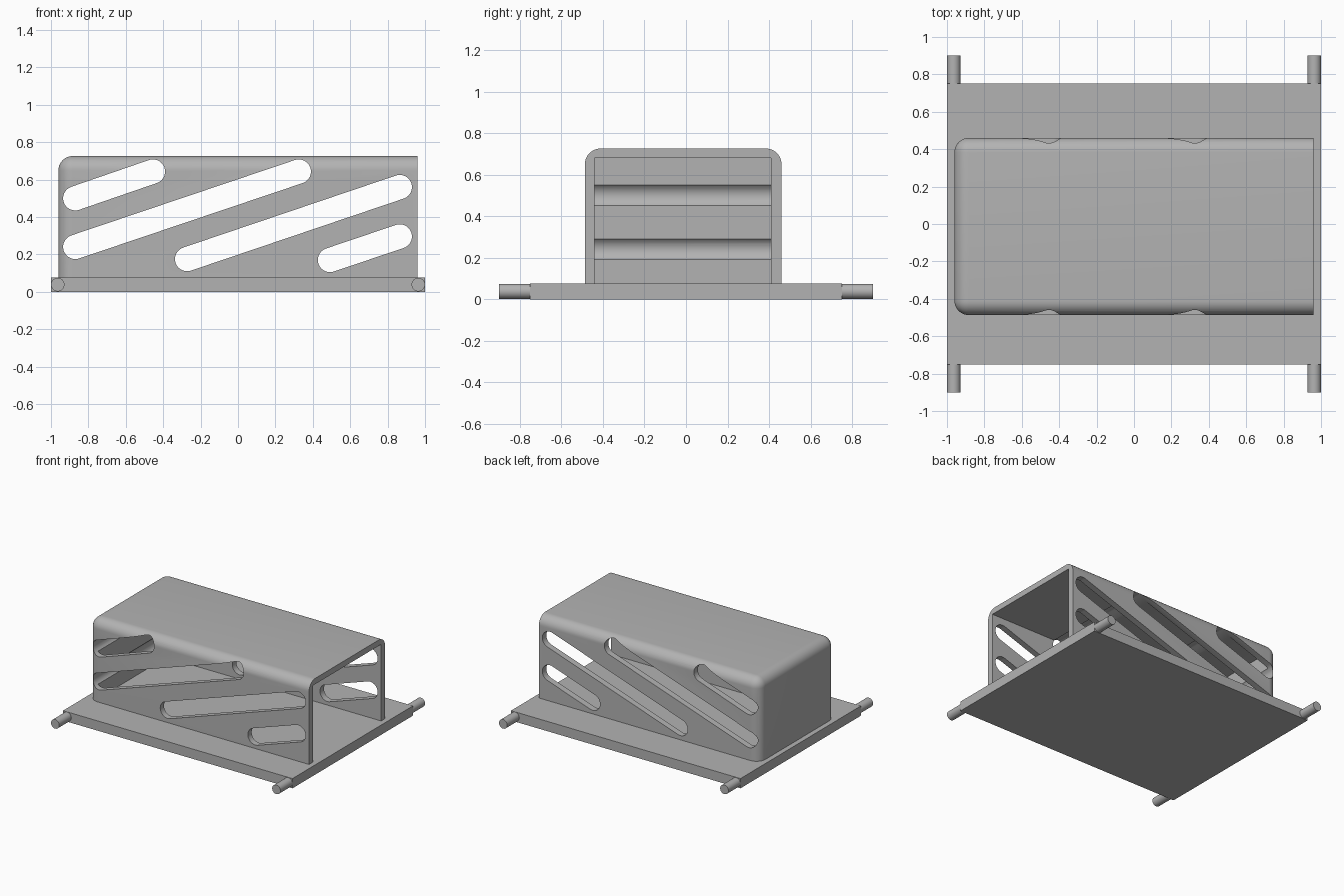
import bpy, bmesh, math
from mathutils import Vector

if "Cube" in bpy.data.objects:
    bpy.data.objects.remove(bpy.data.objects["Cube"], do_unlink=True)

grey = bpy.data.materials.new("plain grey")
grey.use_nodes = True
color = (0.45, 0.45, 0.45, 1)
grey.diffuse_color = color
grey.node_tree.nodes["Principled BSDF"].inputs["Base Color"].default_value = color

PLATE_TOP = 0.077
FILLET = 0.077


def make_object(name, bm):
    bmesh.ops.recalc_face_normals(bm, faces=bm.faces)
    mesh = bpy.data.meshes.new(name)
    bm.to_mesh(mesh)
    bm.free()
    mesh.materials.append(grey)
    obj = bpy.data.objects.new(name, mesh)
    bpy.context.collection.objects.link(obj)
    return obj


def box(lo, hi):
    bm = bmesh.new()
    bmesh.ops.create_cube(bm, size=1)
    lo, hi = Vector(lo), Vector(hi)
    for v in bm.verts:
        v.co = (lo + hi) / 2 + v.co * (hi - lo)
    return bm


def slot(name, start, end, radius=0.065, steps=20):
    """Stadium outline in the xz plane, pushed through along y."""
    angle = math.atan2(end[1] - start[1], end[0] - start[0])
    bm = bmesh.new()
    ring = []
    for (cx, cz), turn in ((start, math.pi / 2), (end, -math.pi / 2)):
        for i in range(steps + 1):
            a = angle + turn + math.pi * i / steps
            ring.append(bm.verts.new((cx + radius * math.cos(a), -0.6, cz + radius * math.sin(a))))
    face = bm.faces.new(ring)
    new = bmesh.ops.extrude_face_region(bm, geom=[face])["geom"]
    moved = [g for g in new if isinstance(g, bmesh.types.BMVert)]
    bmesh.ops.translate(bm, verts=moved, vec=(0, 1.2, 0))
    return make_object(name, bm)


def cut(target, cutter):
    mod = target.modifiers.new("cut", "BOOLEAN")
    mod.operation = "DIFFERENCE"
    mod.solver = "EXACT"
    mod.object = cutter
    bpy.context.view_layer.objects.active = target
    bpy.ops.object.modifier_apply(modifier=mod.name)
    bpy.data.objects.remove(cutter, do_unlink=True)


def smooth(obj):
    bpy.ops.object.select_all(action="DESELECT")
    obj.select_set(True)
    bpy.context.view_layer.objects.active = obj
    bpy.ops.object.shade_smooth_by_angle(angle=math.radians(30))


# Base plate
make_object("base_plate", box((-1, -0.75, 0), (1, 0.75, PLATE_TOP)))

# Corner pins
for x, side in ((-1, "right"), (1, "left")):
    for y, end in ((-1, "front"), (1, "back")):
        bpy.ops.mesh.primitive_cylinder_add(
            vertices=40, radius=0.036, depth=0.16,
            location=(x * 0.964, y * 0.82, 0.0385), rotation=(math.pi / 2, 0, 0))
        pin = bpy.context.object
        pin.name = f"{end}_{side}_pin"
        pin.data.materials.append(grey)
        smooth(pin)

# Housing shell: rounded on top and at the closed end, square at the open end
bm = box((-0.96, -0.487, PLATE_TOP), (0.96, 0.46, 0.726))
rounded = []
for e in bm.edges:
    mid = (e.verts[0].co + e.verts[1].co) / 2
    if mid.x < 0.9 and mid.z > 0.1:
        rounded.append(e)
bmesh.ops.bevel(bm, geom=rounded, offset=FILLET, segments=10, profile=0.5, affect="EDGES")
housing = make_object("housing", bm)

# Cavity, open below and at one end
cut(housing, make_object("cavity", box((-0.912, -0.44, 0), (1.1, 0.41, 0.68))))

# Slanted slots through both side walls
for start, end in (((-0.87, 0.50), (-0.455, 0.643)),
                   ((-0.87, 0.24), (0.325, 0.643)),
                   ((-0.272, 0.175), (0.865, 0.56)),
                   ((0.492, 0.17), (0.865, 0.296))):
    cut(housing, slot("slot", start, end))
smooth(housing)
